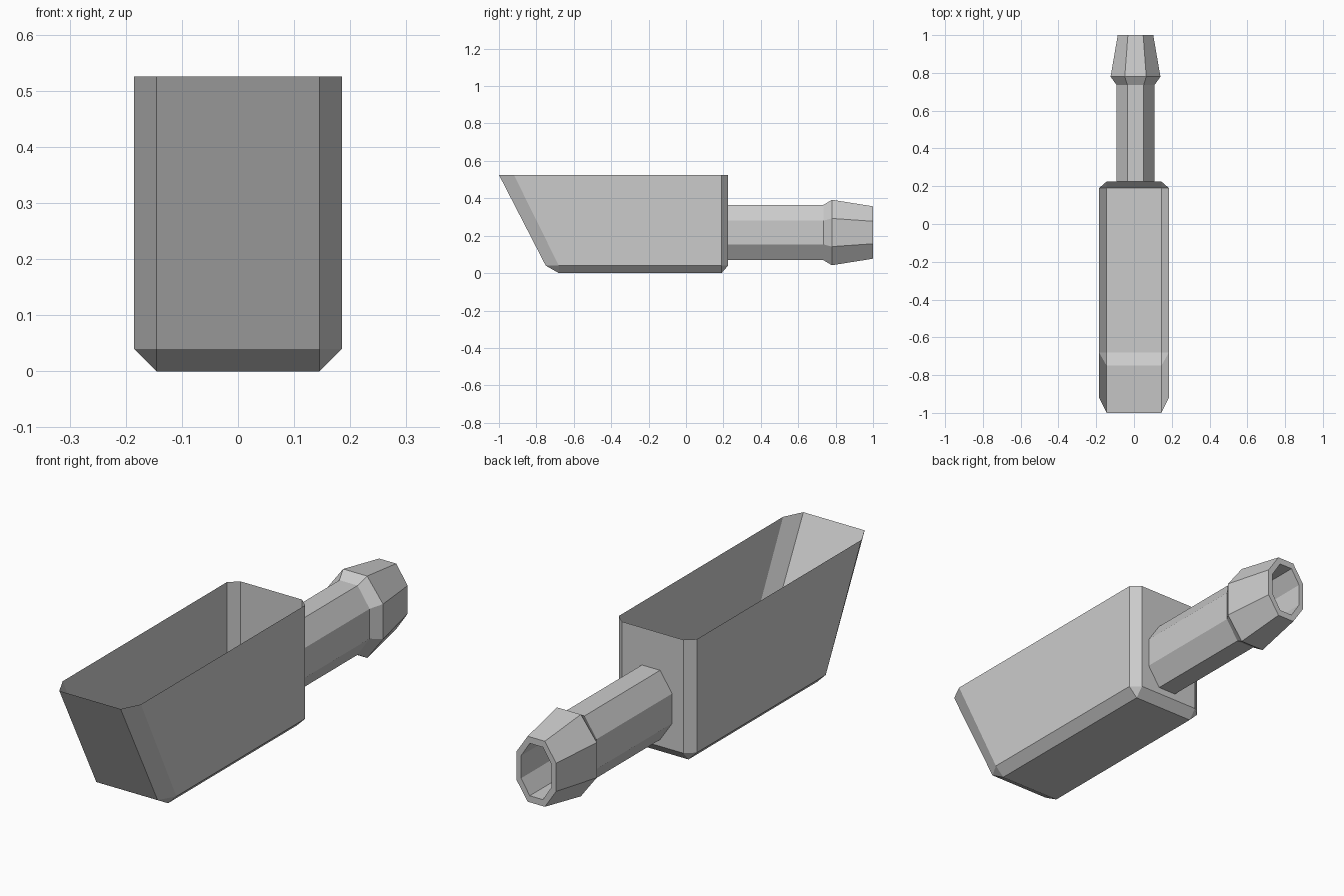
import bpy
import bmesh

cube = bpy.data.objects.get("Cube")
if cube:
    bpy.data.objects.remove(cube, do_unlink=True)

# Single plain grey material
grey = bpy.data.materials.new("plain grey")
grey.use_nodes = True
colour = (0.6, 0.6, 0.6, 1)
grey.diffuse_color = colour
grey.node_tree.nodes["Principled BSDF"].inputs["Base Color"].default_value = colour


def loft(name, rings, cap_start=False, cap_end=False):
    """Skin matching rings of points into a flat-shaded object."""
    bm = bmesh.new()
    loops = [[bm.verts.new(p) for p in ring] for ring in rings]
    for a, b in zip(loops, loops[1:]):
        for i in range(len(a)):
            j = (i + 1) % len(a)
            bm.faces.new((a[i], a[j], b[j], b[i]))
    if cap_start:
        bm.faces.new(loops[0][::-1])
    if cap_end:
        bm.faces.new(loops[-1])
    bmesh.ops.remove_doubles(bm, verts=bm.verts[:], dist=0.0005)
    mesh = bpy.data.meshes.new(name)
    bm.to_mesh(mesh)
    bm.free()
    mesh.materials.append(grey)
    obj = bpy.data.objects.new(name, mesh)
    bpy.context.collection.objects.link(obj)
    return obj


def plan(z, inner, outer, front, front_corner, back_corner, back):
    """Mirrored, corner-cut rectangle at height z."""
    half = [(inner, front), (outer, front_corner),
            (outer, back_corner), (inner, back)]
    whole = half + [(-x, y) for x, y in reversed(half)]
    return [(x, y, z) for x, y in whole]


def octagon(y, rx, rz, cx=0.008, cz=0.217):
    """Flat-sided stretched octagon across the handle axis."""
    k = 0.43
    half = [(k, 1), (1, k), (1, -k), (k, -1)]
    whole = half + [(-x, z) for x, z in reversed(half)]
    return [(cx + x * rx, y, cz + z * rz) for x, z in whole]


# Open scoop: chamfered floor, upright walls, raked front
loft("scoop", [
    plan(0, 0.145, 0.145, -0.68, -0.68, 0.19, 0.19),
    plan(0.04, 0.145, 0.185, -0.75, -0.68, 0.19, 0.225),
    plan(0.525, 0.145, 0.185, -1, -0.92, 0.19, 0.225),
], cap_start=True)

# Barbed handle with a hollow bore
loft("handle", [
    octagon(0.225, 0.1, 0.148),
    octagon(0.735, 0.1, 0.148),
    octagon(0.78, 0.132, 0.175),
    octagon(1, 0.094, 0.14),
    octagon(1, 0.072, 0.112),
    octagon(0.23, 0.072, 0.112),
], cap_end=True)
